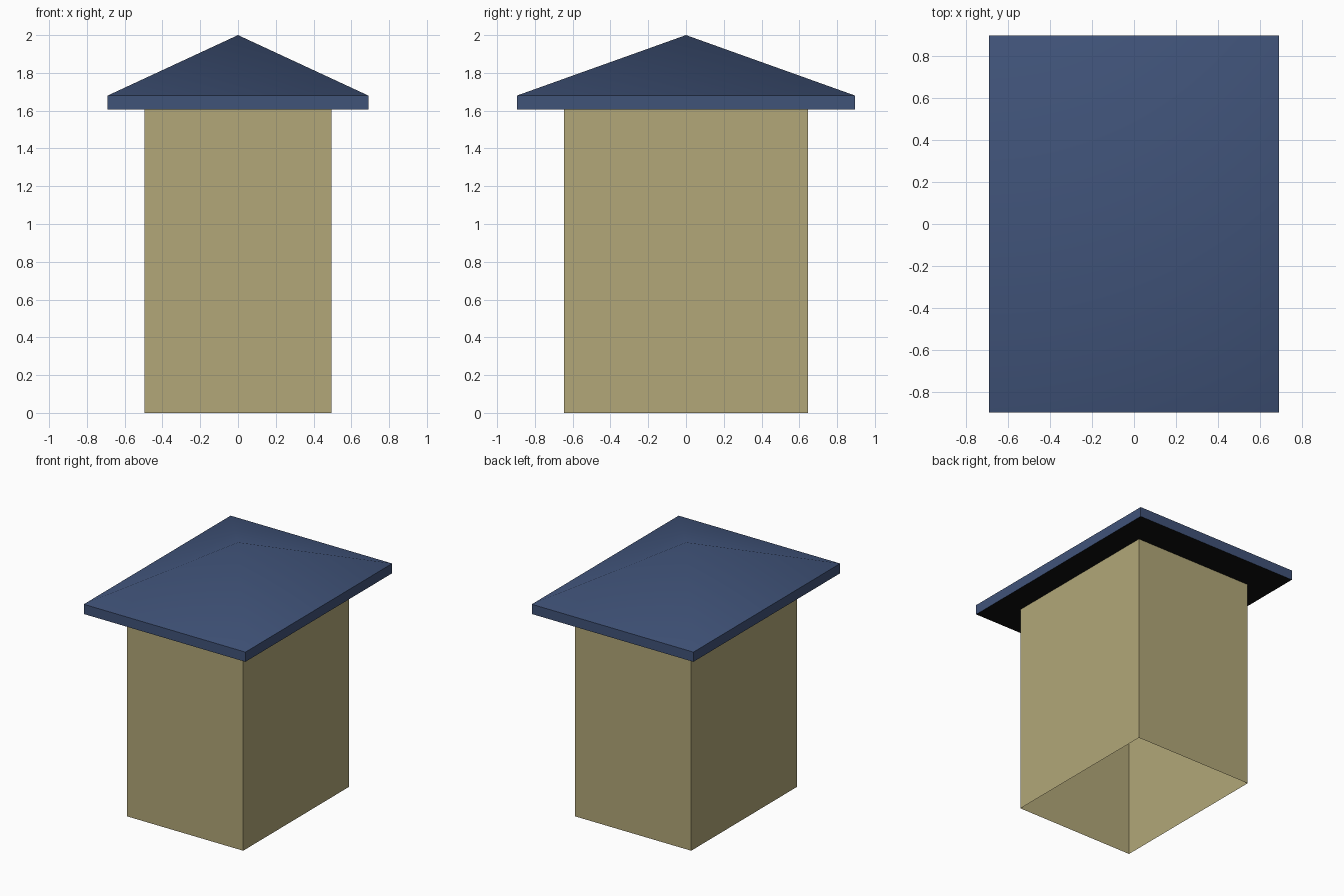
import bpy, math

if "Cube" in bpy.data.objects:
    bpy.data.objects.remove(bpy.data.objects["Cube"])


def srgb(*c):
    f = lambda v: v / 12.92 if v <= 0.04045 else ((v + 0.055) / 1.055) ** 2.4
    return tuple(f(v / 255) for v in c) + (1.0,)


def material(name, color):
    m = bpy.data.materials.new(name)
    m.diffuse_color = color
    m.use_nodes = True
    m.node_tree.nodes["Principled BSDF"].inputs["Base Color"].default_value = m.diffuse_color
    return m


tan = material("tan wall", srgb(178, 167, 120))
blue = material("slate blue roof", srgb(64, 83, 121))
black = material("black underside", srgb(15, 15, 15))


def rect(x, y, z):
    return [(-x, -y, z), (x, -y, z), (x, y, z), (-x, y, z)]


def build(name, verts, faces, mat):
    me = bpy.data.meshes.new(name)
    me.from_pydata(verts, [], faces)
    me.materials.append(mat)
    ob = bpy.data.objects.new(name, me)
    bpy.context.collection.objects.link(ob)
    return ob


RX, RY, EAVE, RIM, TOP = 0.69, 0.895, 1.605, 1.68, 2.0
sides = [(i, (i + 1) % 4, (i + 1) % 4 + 4, i + 4) for i in range(4)]

# Body: thin-walled tube, open at the bottom
build("body_walls", rect(0.496, 0.645, 0) + rect(0.496, 0.645, EAVE), sides, tan)

# Roof: vertical rim and a softly shaded pyramid on top
slopes = [(4 + i, 4 + (i + 1) % 4, 8) for i in range(4)]
roof = build("roof", rect(RX, RY, EAVE) + rect(RX, RY, RIM) + [(0, 0, TOP)],
             sides + slopes, blue)
bpy.context.view_layer.objects.active = roof
roof.select_set(True)
bpy.ops.object.shade_smooth_by_angle(angle=math.radians(40))

# Underside of the eaves, facing down
build("roof_underside", rect(RX, RY, EAVE), [(3, 2, 1, 0)], black)
